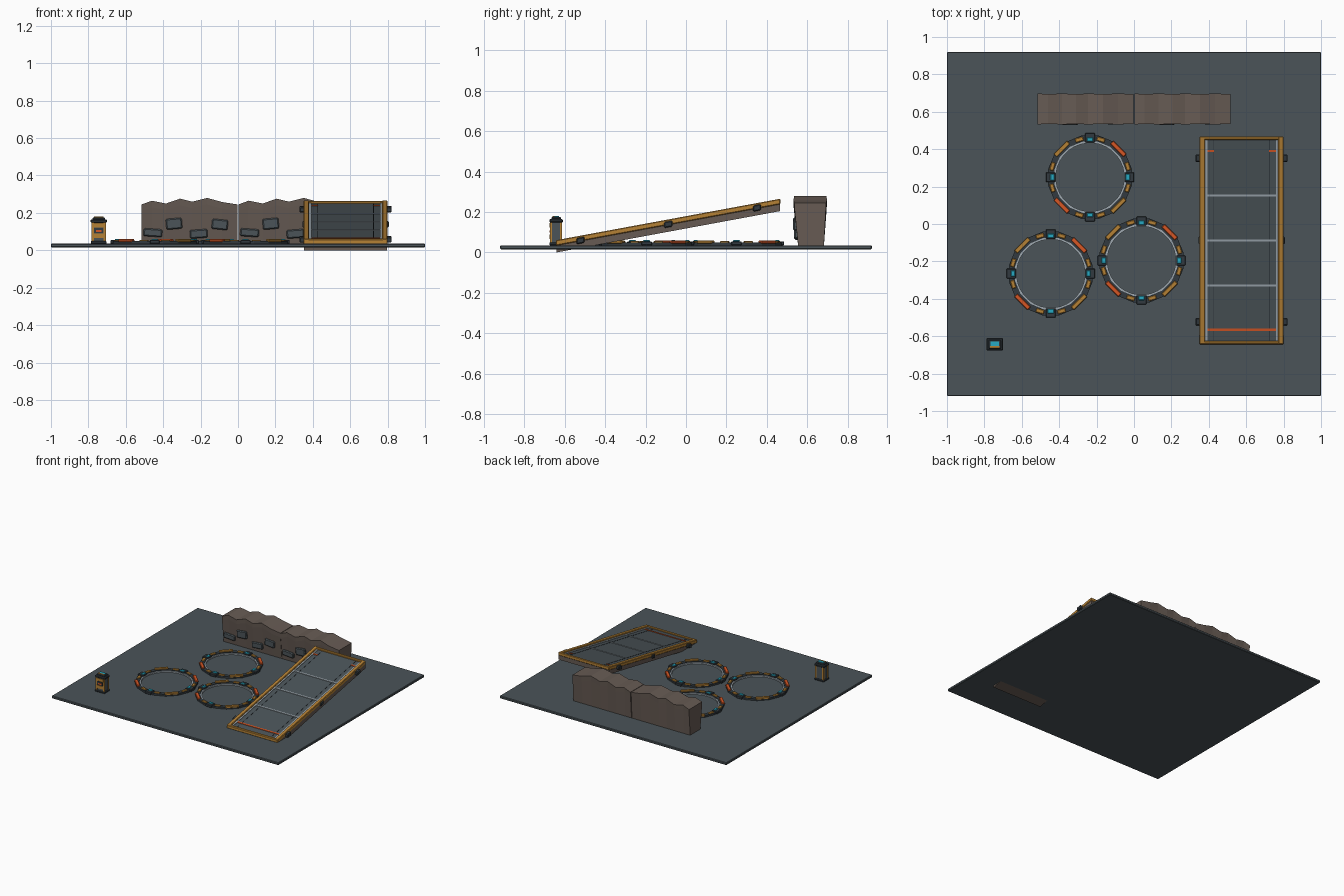
import bpy, bmesh, math
from mathutils import Matrix, Vector

if "Cube" in bpy.data.objects:
    bpy.data.objects.remove(bpy.data.objects["Cube"])


def material(name, rgb):
    m = bpy.data.materials.new(name)
    m.diffuse_color = (*rgb, 1)
    m.use_nodes = True
    m.node_tree.nodes["Principled BSDF"].inputs["Base Color"].default_value = m.diffuse_color
    return m


SLATE = material("slate", (0.070, 0.088, 0.098))
DARK = material("dark_metal", (0.032, 0.042, 0.050))
GOLD = material("amber", (0.46, 0.22, 0.035))
BROWN = material("brown_rock", (0.135, 0.105, 0.088))
LIGHT = material("light_grey", (0.34, 0.39, 0.43))
RED = material("orange_red", (0.68, 0.095, 0.018))
CYAN = material("cyan", (0.02, 0.40, 0.55))


def add(name, bm, mat, matrix=None):
    if matrix:
        bm.transform(matrix)
    bmesh.ops.recalc_face_normals(bm, faces=bm.faces)
    me = bpy.data.meshes.new(name)
    bm.to_mesh(me)
    bm.free()
    me.materials.append(mat)
    ob = bpy.data.objects.new(name, me)
    bpy.context.collection.objects.link(ob)
    return ob


def box(name, mat, x, y, z, matrix=None, bevel=0):
    """Box from (min, max) pairs."""
    bm = bmesh.new()
    bmesh.ops.create_cube(bm, size=1)
    for v in bm.verts:
        v.co = [a + (b - a) * (c + 0.5) for (a, b), c in zip((x, y, z), v.co)]
    if bevel:
        bmesh.ops.bevel(bm, geom=bm.edges[:], offset=bevel, segments=1, affect='EDGES')
    return add(name, bm, mat, matrix)


def annulus(name, mat, r0, r1, z0, z1, n, matrix):
    bm = bmesh.new()
    rows = []
    for i in range(n):
        a = 2 * math.pi * (i + 0.5) / n
        rows.append([bm.verts.new((r * math.cos(a), r * math.sin(a), z))
                     for r, z in ((r0, z0), (r1, z0), (r1, z1), (r0, z1))])
    for i in range(n):
        p, q = rows[i], rows[(i + 1) % n]
        for j in range(4):
            k = (j + 1) % 4
            bm.faces.new((p[j], p[k], q[k], q[j]))
    return add(name, bm, mat, matrix)


# Ground slab
TOP = 0.035
box("ground_slab", SLATE, (-1, 1), (-0.92, 0.92), (0.015, TOP), bevel=0.004)

# Ramp: built level, then sheared so its ends stay vertical
slope = 0.205 / 1.11
shear = Matrix.Identity(4)
shear[2][1] = slope
ramp = Matrix.Translation((0.575, -0.088, 0.102)) @ shear
W, L = 0.225, 0.556
box("ramp_body", BROWN, (-W + .004, W - .004), (-L + .003, L - .003), (0, 0.036), ramp)
box("ramp_deck", SLATE, (-W + .02, W - .02), (-L + .015, L - .015), (0.036, 0.048), ramp)
for s in (-1, 1):
    def span(a, b):
        return tuple(sorted((s * a, s * b)))
    box("ramp_side_rail", GOLD, span(W - 0.03, W), (-L, L), (0.034, 0.061), ramp, 0.004)
    box("ramp_end_rail", GOLD, (-W, W), span(L - 0.018, L), (0.034, 0.060), ramp, 0.004)
    box("ramp_inner_strip", LIGHT, span(W - 0.042, W - 0.03), (-L + .02, L - .02),
        (0.046, 0.052), ramp)
    box("ramp_seam", DARK, span(0.147, 0.151), (-L + .02, L - .02), (0.047, 0.0495), ramp)
    box("ramp_top_mark", RED, span(0.147, 0.185), (0.474, 0.484), (0.047, 0.052), ramp)
    for y, out in ((-0.435, 0.022), (0, 0.006), (0.44, 0.022)):
        box("ramp_clamp", DARK, span(W - 0.005, W + out), (y - .02, y + .02),
            (0.022, 0.052), ramp, 0.005)
for y in (-0.24, 0, 0.24):
    box("ramp_cross_line", LIGHT, (-0.185, 0.185), (y - .005, y + .005), (0.047, 0.052), ramp)
box("ramp_low_mark", RED, (-0.185, 0.185), (-0.483, -0.471), (0.047, 0.052), ramp)

# Rock wall: two equal segments with a wavy crest
crest = [(0, .245), (.055, .265), (.13, .25), (.205, .276), (.27, .26),
         (.35, .28), (.43, .258), (.513, .245)]
for x0 in (-0.515, 0.002):
    bm = bmesh.new()
    rows = []
    for i, (x, z) in enumerate(crest):
        w = 0.004 * (i % 2)
        prof = ((.555, TOP), (.534 + w, z - .035), (.532 + w, z),
                (.698 - w, z), (.696 - w, z - .035), (.683, TOP))
        rows.append([bm.verts.new((x0 + x, y, h)) for y, h in prof])
    for p, q in zip(rows, rows[1:]):
        for j in range(6):
            k = (j + 1) % 6
            bm.faces.new((p[j], p[k], q[k], q[j]))
    bm.faces.new(rows[0])
    bm.faces.new(rows[-1])
    add("rock_wall", bm, BROWN)
    # Slate plates set into the front
    for x, z, w, h, tilt in ((.06, .094, .05, .021, 4), (.173, .142, .043, .029, -5),
                             (.305, .088, .047, .023, -4), (.418, .138, .043, .027, 6)):
        y = .555 - (z - TOP) * .1
        m = Matrix.Translation((x0 + x, y, z)) @ Matrix.Rotation(math.radians(tilt), 4, 'Y')
        box("wall_plate", SLATE, (-w, w), (-.014, .012), (-h, h), m, 0.006)

# Landing rings
for cx, cy in ((-0.235, 0.25), (-0.445, -0.265), (0.04, -0.195)):
    c = Matrix.Translation((cx, cy, TOP))
    annulus("ring_base", DARK, 0.195, 0.228, -0.002, 0.014, 16, c)
    annulus("ring_inner_band", LIGHT, 0.183, 0.200, -0.002, 0.010, 32, c)
    for q in range(4):
        a = q * 90
        def at(deg):
            return c @ Matrix.Rotation(math.radians(deg), 4, 'Z')
        box("ring_light_mount", DARK, (.186, .236), (-.026, .026), (0, .020), at(a), 0.003)
        box("ring_light", CYAN, (.190, .213), (-.017, .017), (.018, .026), at(a), 0.003)
        for d in (-16, 16):
            box("ring_short_plate", GOLD, (.198, .220), (-.022, .022), (.008, .021),
                at(a + d), 0.003)
        box("ring_long_plate", GOLD if q % 2 else RED, (.202, .226), (-.05, .05),
            (.008, .024), at(a + 45), 0.003)

# Control post
post = Matrix.Translation((-0.745, -0.643, TOP))
box("post_foot", DARK, (-.042, .042), (-.034, .034), (0, .014), post, 0.003)
box("post_body", SLATE, (-.034, .034), (-.027, .027), (.01, .125), post, 0.003)
box("post_cap", DARK, (-.044, .044), (-.034, .034), (.112, .130), post, 0.005)
box("post_head", DARK, (-.034, .034), (-.024, .024), (.128, .140), post, 0.004)
box("post_screen", CYAN, (-.023, .023), (-.008, .014), (.139, .144), post)
box("post_screen_trim", GOLD, (-.026, .026), (-.019, -.009), (.137, .145), post)
for sx in (-1, 1):
    for sy in (-1, 1):
        x, y = sx * .032, sy * .025
        box("post_corner", GOLD, (x - .007, x + .007), (y - .005, y + .005), (.012, .113), post)
box("post_front_header", GOLD, (-.03, .03), (-.032, -.026), (.088, .110), post)
box("post_front_panel", DARK, (-.024, .024), (-.031, -.026), (.058, .085), post)
box("post_front_button", RED, (-.015, .015), (-.033, -.030), (.064, .074), post)
box("post_front_sill", GOLD, (-.028, .028), (-.032, -.026), (.030, .054), post)
